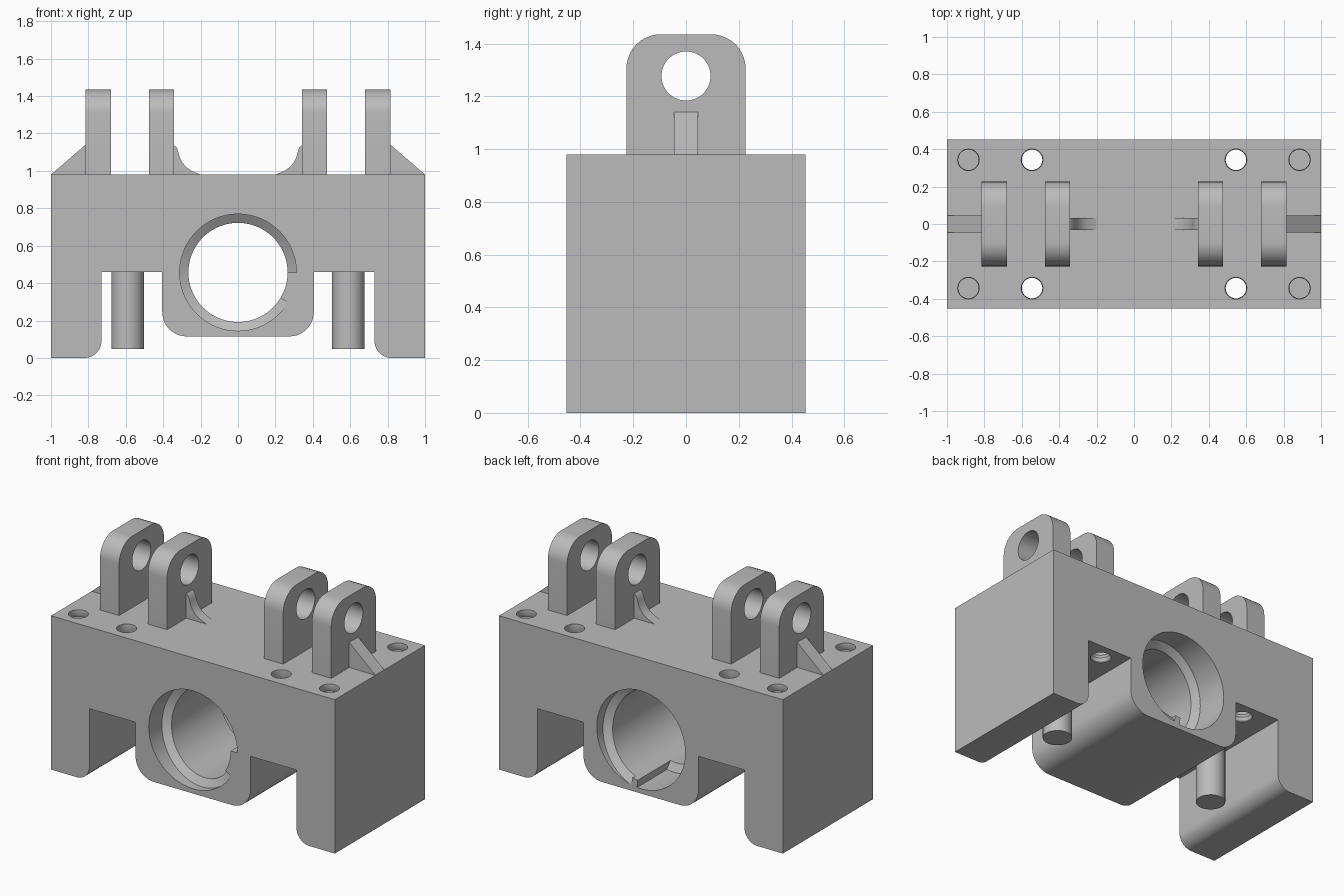
import bpy
import bmesh
from math import sin, cos, pi, radians

if "Cube" in bpy.data.objects:
    bpy.data.objects.remove(bpy.data.objects["Cube"], do_unlink=True)

HALF_DEPTH = 0.453
TOP = 0.98
BORE_Z = 0.457

grey = bpy.data.materials.new("machined_grey")
grey.use_nodes = True
grey.diffuse_color = (0.5, 0.5, 0.5, 1)
grey.node_tree.nodes["Principled BSDF"].inputs["Base Color"].default_value = (0.5, 0.5, 0.5, 1)


def loft(name, loops):
    """Skin a row of equal closed loops and cap both ends."""
    bm = bmesh.new()
    rows = [[bm.verts.new(p) for p in loop] for loop in loops]
    for a, b in zip(rows, rows[1:]):
        for i in range(len(a)):
            bm.faces.new((a[i - 1], a[i], b[i], b[i - 1]))
    bm.faces.new(rows[0])
    bm.faces.new(rows[-1])
    bmesh.ops.recalc_face_normals(bm, faces=bm.faces)
    mesh = bpy.data.meshes.new(name)
    bm.to_mesh(mesh)
    bm.free()
    mesh.materials.append(grey)
    obj = bpy.data.objects.new(name, mesh)
    bpy.context.collection.objects.link(obj)
    return obj


def arc(cx, cy, r, start, end, n=10):
    return [(cx + r * cos(radians(start + (end - start) * i / n)),
             cy + r * sin(radians(start + (end - start) * i / n))) for i in range(n + 1)]


def circle(cx, cy, r, n=64):
    return arc(cx, cy, r, 0, 360, n)[:-1]


def prism_y(name, pts, half):
    return loft(name, [[(x, y, z) for x, z in pts] for y in (-half, half)])


def prism_x(name, pts, lo, hi):
    return loft(name, [[(x, y, z) for y, z in pts] for x in (lo, hi)])


def cut(obj, cutters):
    for c in cutters:
        c.hide_render = True
        mod = obj.modifiers.new("cut", 'BOOLEAN')
        mod.operation = 'DIFFERENCE'
        mod.solver = 'EXACT'
        mod.object = c
    graph = bpy.context.evaluated_depsgraph_get()
    mesh = bpy.data.meshes.new_from_object(obj.evaluated_get(graph))
    obj.modifiers.clear()
    obj.data = mesh
    for c in cutters:
        bpy.data.objects.remove(c, do_unlink=True)


def smooth(obj):
    for p in obj.data.polygons:
        p.use_smooth = True
    obj.data.set_sharp_from_angle(angle=radians(30))


def threaded_hole(x, y, bottom):
    """Cutter with a sawtooth wall."""
    pitch = 0.045
    loops = [(bottom, 0.055)]
    z = bottom + pitch
    while z < TOP:
        loops += [(z - pitch / 2, 0.064), (z, 0.055)]
        z += pitch
    loops.append((TOP + 0.02, 0.06))
    return loft("hole_cutter", [[(px, py, h) for px, py in circle(x, y, r, 32)] for h, r in loops])


def spiral_recess(side, start, travel):
    """Recess in the bore mouth whose shoulder deepens along a helix."""
    sections = []
    steps = 80
    for i in range(steps + 1):
        t = i / steps
        a = radians(start - travel * t)
        d = -HALF_DEPTH + 0.3 * t
        profile = [(0.24, -0.5), (0.312, -0.5), (0.312, d), (0.24, d + 0.046)]
        sections.append([(side * r * cos(a), side * y, BORE_Z + r * sin(a)) for r, y in profile])
    return loft("recess_cutter", sections)


# Main body: legs, two slots and a rounded central block
half = [(1, TOP), (1, 0)]
half += arc(0.82, 0.09, 0.09, 270, 180)
half += [(0.73, 0.46), (0.405, 0.46)]
half += arc(0.275, 0.245, 0.13, 0, -90)
body = prism_y("body", half + [(-x, z) for x, z in reversed(half)], HALF_DEPTH)

cutters = [prism_y("bore_cutter", circle(0, BORE_Z, 0.265, 96), 0.6),
           spiral_recess(1, -31, 329), spiral_recess(-1, -103, 352)]
for sx in (-1, 1):
    for sy in (-1, 1):
        cutters.append(threaded_hole(sx * 0.885, sy * 0.343, 0.55))
        cutters.append(threaded_hole(sx * 0.545, sy * 0.343, 0.4))
cut(body, cutters)
smooth(body)

# Lug outline with rounded top corners
lug = [(-0.226, TOP), (0.226, TOP)]
lug += arc(0.096, 1.305, 0.13, 0, 90) + arc(-0.096, 1.305, 0.13, 90, 180)

# Concave inner rib outline
fillet = [(0.345, TOP), (0.345, 1.14), (0.328, 1.125), (0.319, 1.1), (0.313, 1.075),
          (0.298, 1.045), (0.275, 1.018), (0.245, 0.998), (0.2, TOP)]
brace = [(0.815, TOP), (0.815, 1.14), (1, TOP)]

for s, label in ((-1, "right"), (1, "left")):
    # Drilled lugs
    for place, lo, hi in (("inner", 0.342, 0.477), ("outer", 0.68, 0.815)):
        obj = prism_x(f"{label}_{place}_lug", lug, s * lo, s * hi)
        cut(obj, [prism_x("pin_hole_cutter", circle(0, 1.277, 0.093), s * 0.2, s * 0.95)])
        smooth(obj)
    # Supporting ribs
    smooth(prism_y(f"{label}_inner_rib", [(s * x, z) for x, z in fillet], 0.033))
    prism_y(f"{label}_outer_rib", [(s * x, z) for x, z in brace], 0.045)
    # Pin hanging in the slot
    smooth(loft(f"{label}_slot_pin", [[(x, y, z) for x, y in circle(s * 0.59, 0, 0.087)]
                                      for z in (0.048, 0.47)]))
